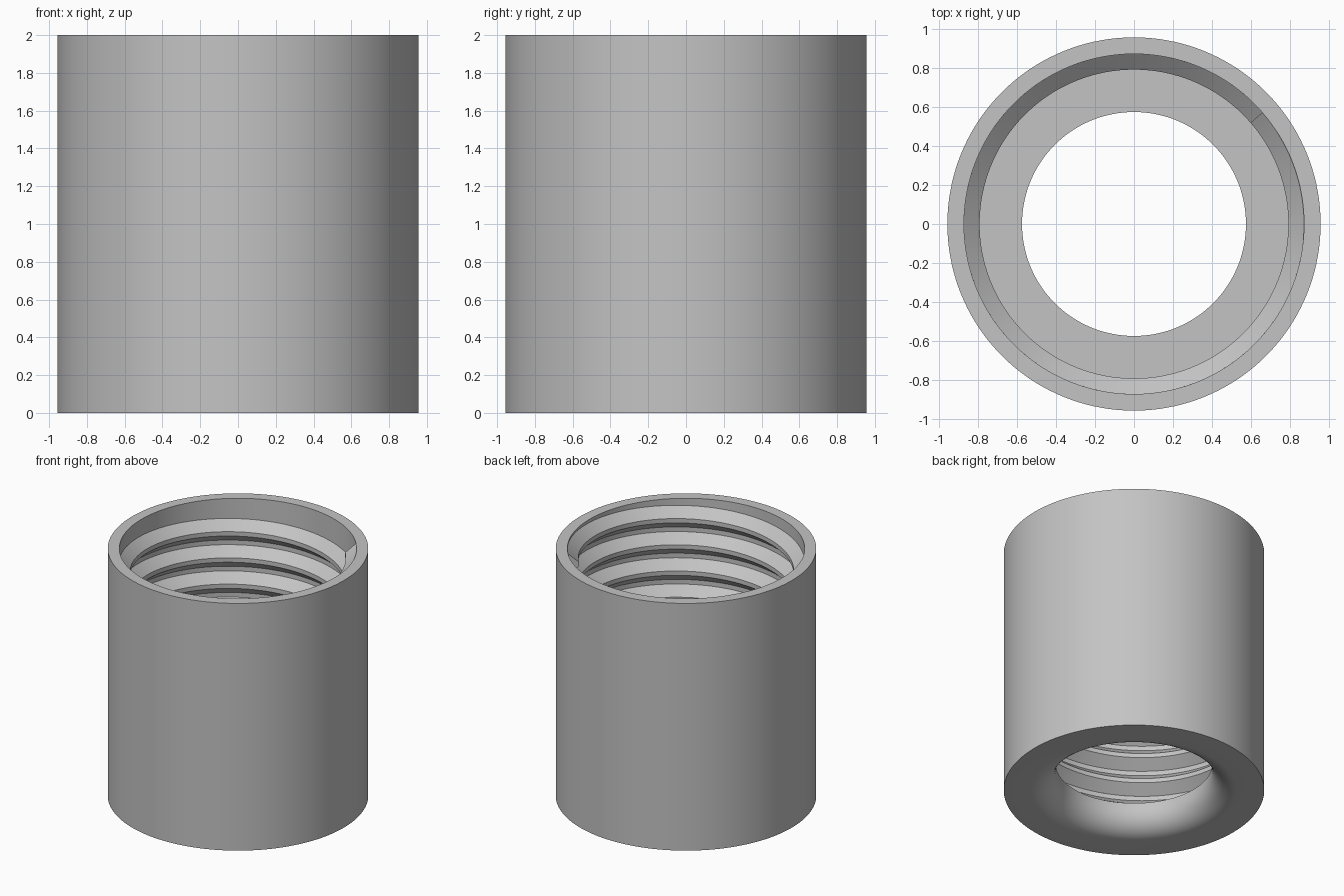
import bpy
import bmesh
import math

old = bpy.data.objects.get("Cube")
if old:
    bpy.data.objects.remove(old, do_unlink=True)

# Main dimensions
OUTER, BORE, CREST, HOLE = 0.955, 0.87, 0.79, 0.573
HEIGHT, FLOOR, ROUND = 2.0, 0.22, 0.18
PITCH, FLANK, FLAT = 0.212, 0.07, 0.035
SEGMENTS = 144
START = math.radians(41)

# Single plain material
grey = bpy.data.materials.new("light_grey")
grey.use_nodes = True
colour = (0.55, 0.55, 0.55, 1)
grey.diffuse_color = colour
grey.node_tree.nodes["Principled BSDF"].inputs["Base Color"].default_value = colour


def sweep(name, sections, closed):
    """Skin a row of closed cross-sections; cap the ends unless it is a ring."""
    bm = bmesh.new()
    rings = [[bm.verts.new(p) for p in section] for section in sections]
    pairs = list(zip(rings, rings[1:]))
    if closed:
        pairs.append((rings[-1], rings[0]))
    else:
        bm.faces.new(rings[0])
        bm.faces.new(rings[-1])
    for a, b in pairs:
        for i in range(len(a)):
            j = (i + 1) % len(a)
            bm.faces.new((a[i], a[j], b[j], b[i]))
    bmesh.ops.recalc_face_normals(bm, faces=bm.faces)
    mesh = bpy.data.meshes.new(name)
    bm.to_mesh(mesh)
    bm.free()
    mesh.materials.append(grey)
    obj = bpy.data.objects.new(name, mesh)
    bpy.context.collection.objects.link(obj)
    bpy.ops.object.select_all(action="DESELECT")
    obj.select_set(True)
    bpy.context.view_layer.objects.active = obj
    bpy.ops.object.shade_smooth_by_angle(angle=math.radians(25))
    return obj


def place(profile, angle, lift=0.0):
    c, s = math.cos(angle), math.sin(angle)
    return [(r * c, r * s, z + lift) for r, z in profile]


# Sleeve: outer wall, rim, bore, floor and a rounded lower opening
profile = [(OUTER, 0), (OUTER, HEIGHT), (BORE, HEIGHT), (BORE, FLOOR), (HOLE, FLOOR)]
for i in range(13):
    a = math.radians(90 * i / 12)
    profile.append((HOLE + ROUND * (1 - math.cos(a)), ROUND * (1 - math.sin(a))))
step = 2 * math.pi / SEGMENTS
sweep("sleeve", [place(profile, i * step) for i in range(SEGMENTS)], True)

# Inner thread: trapezoid ridge winding down from the rim into the floor
root = BORE + 0.03
low = -2 * FLANK - FLAT
ridge = [(root, 0), (BORE, 0), (CREST, -FLANK), (CREST, -FLANK - FLAT), (BORE, low), (root, low)]
turns = (HEIGHT - FLOOR) / PITCH
count = int(turns * SEGMENTS)
top = HEIGHT - 0.002
sweep("inner_thread",
      [place(ridge, START - i * step, top - PITCH * i / SEGMENTS) for i in range(count)],
      False)
